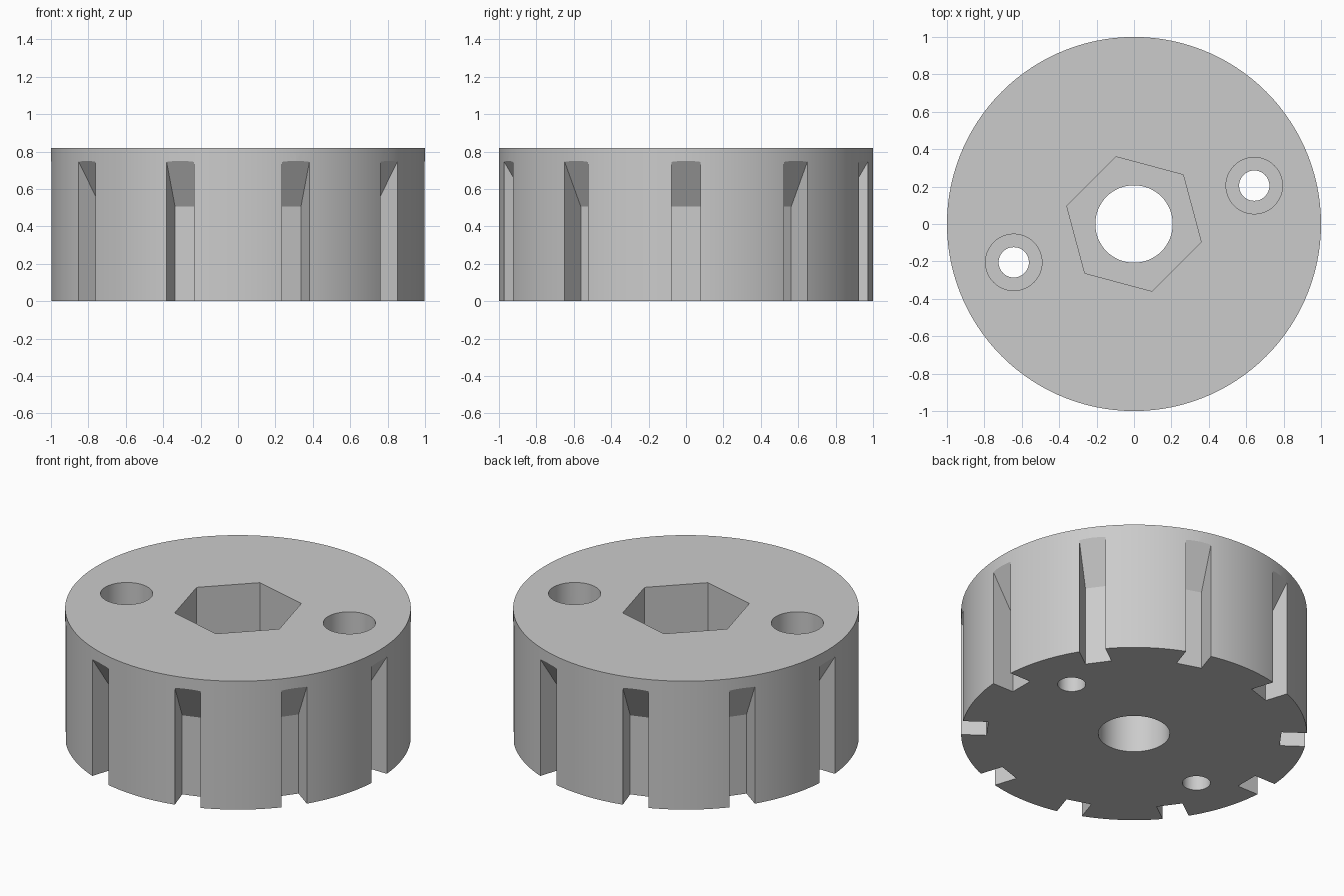
import bpy, bmesh, math
from mathutils import Matrix, Vector

if "Cube" in bpy.data.objects:
    bpy.data.objects.remove(bpy.data.objects["Cube"])

HEIGHT = 0.82
grey = bpy.data.materials.new("plain grey")
grey.diffuse_color = (0.6, 0.6, 0.6, 1)
grey.use_nodes = True
grey.node_tree.nodes["Principled BSDF"].inputs["Base Color"].default_value = grey.diffuse_color


def add_object(name, bm):
    bmesh.ops.recalc_face_normals(bm, faces=bm.faces)
    mesh = bpy.data.meshes.new(name)
    bm.to_mesh(mesh)
    bm.free()
    obj = bpy.data.objects.new(name, mesh)
    bpy.context.collection.objects.link(obj)
    return obj


def prism(name, radius, z0, z1, sides=64, x=0, y=0, turn=0):
    bm = bmesh.new()
    place = Matrix.Translation((x, y, (z0 + z1) / 2)) @ Matrix.Rotation(turn, 4, 'Z')
    bmesh.ops.create_cone(bm, cap_ends=True, segments=sides, radius1=radius,
                          radius2=radius, depth=z1 - z0, matrix=place)
    return add_object(name, bm)


def slot(name, angle, half=0.0775):
    # Radial slot profile with a sloping roof, extruded sideways
    profile = [(0.85, -0.1), (1.1, -0.1), (1.1, 0.917), (1.0, 0.75), (0.85, 0.505)]
    bm = bmesh.new()
    face = bm.faces.new([bm.verts.new((r, -half, z)) for r, z in profile])
    moved = bmesh.ops.extrude_face_region(bm, geom=[face])["geom"]
    verts = [v for v in moved if isinstance(v, bmesh.types.BMVert)]
    bmesh.ops.translate(bm, verts=verts, vec=Vector((0, 2 * half, 0)))
    bmesh.ops.rotate(bm, verts=bm.verts, matrix=Matrix.Rotation(angle, 3, 'Z'))
    return add_object(name, bm)


# Round body
body = prism("slotted_hub", 1.0, 0, HEIGHT, sides=120)
body.data.materials.append(grey)

# Central bore with a hexagonal nut pocket above it
cutters = [prism("bore_cutter", 0.207, -0.1, 1),
           prism("nut_pocket_cutter", 0.372, 0.40, 1, sides=6, turn=math.radians(15))]

# Two counterbored screw holes, opposite each other
for side in (1, -1):
    x, y = side * 0.643, side * 0.205
    cutters.append(prism("screw_hole_cutter", 0.081, -0.1, 1, 48, x, y))
    cutters.append(prism("screw_head_cutter", 0.151, 0.40, 1, 48, x, y))

# Ten slots around the rim
for i in range(10):
    cutters.append(slot("slot_cutter", i * math.tau / 10))

# Cut everything, then bake the result and drop the cutters
for cutter in cutters:
    cutter.hide_render = True
    mod = body.modifiers.new(cutter.name, 'BOOLEAN')
    mod.operation = 'DIFFERENCE'
    mod.solver = 'EXACT'
    mod.object = cutter
bpy.context.view_layer.objects.active = body
body.select_set(True)
for mod in list(body.modifiers):
    bpy.ops.object.modifier_apply(modifier=mod.name)
for cutter in cutters:
    bpy.data.objects.remove(cutter, do_unlink=True)
for poly in body.data.polygons:
    poly.material_index = 0
bpy.ops.object.select_all(action='DESELECT')
body.select_set(True)
bpy.ops.object.shade_smooth_by_angle(angle=math.radians(20))
